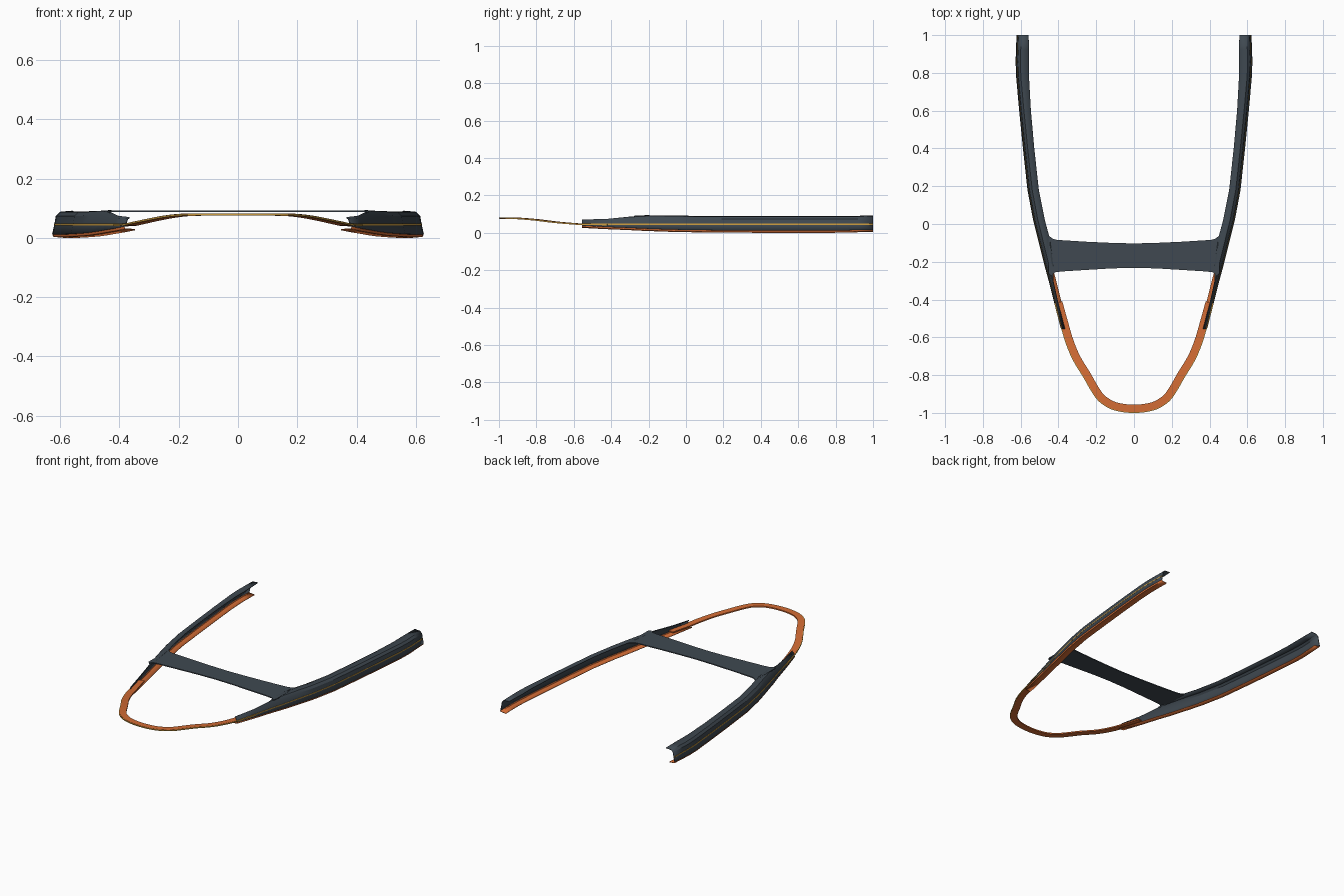
import bpy, bmesh, math
from mathutils import Vector

if "Cube" in bpy.data.objects:
    bpy.data.objects.remove(bpy.data.objects["Cube"])


def material(name, col):
    m = bpy.data.materials.new(name)
    m.diffuse_color = (*col, 1)
    m.use_nodes = True
    m.node_tree.nodes["Principled BSDF"].inputs["Base Color"].default_value = m.diffuse_color
    return m


SLATE = material("slate", (0.05, 0.066, 0.082))
ORANGE = material("orange", (0.65, 0.15, 0.035))
GOLD = material("gold", (0.62, 0.34, 0.05))


def lerp(table, t):
    """Piecewise-linear lookup in rows (t, a, b, ...)."""
    for p, q in zip(table, table[1:]):
        if t <= q[0]:
            k = max(0, (t - p[0]) / (q[0] - p[0]))
            return [a + (b - a) * k for a, b in zip(p[1:], q[1:])]
    return list(table[-1][1:])


def loft(name, rows, mat, thick=0.0, mirror=True, closed=False):
    """Skin a list of equal-length point rows."""
    bm = bmesh.new()
    vs = [[bm.verts.new(p) for p in r] for r in rows]
    n = len(rows[0])
    for a, b in zip(vs, vs[1:]):
        for i in range(n if closed else n - 1):
            j = (i + 1) % n
            bm.faces.new((a[i], a[j], b[j], b[i]))
    if closed:
        bm.faces.new(vs[0])
        bm.faces.new(vs[-1])
    bmesh.ops.recalc_face_normals(bm, faces=bm.faces)
    me = bpy.data.meshes.new(name)
    bm.to_mesh(me)
    bm.free()
    ob = bpy.data.objects.new(name, me)
    bpy.context.collection.objects.link(ob)
    me.materials.append(mat)
    if thick:
        s = ob.modifiers.new("thickness", 'SOLIDIFY')
        s.thickness = thick
        s.offset = 0
    if mirror:
        ob.modifiers.new("mirror", 'MIRROR')
    bpy.context.view_layer.objects.active = ob
    ob.select_set(True)
    bpy.ops.object.shade_smooth_by_angle(angle=math.radians(30))
    ob.select_set(False)
    return ob


# Rail stations: y, outer x, top flange width, bottom z, shoulder z, top z
RAIL = [
    (-0.555, 0.385, 0.018, 0.028, 0.064, 0.070),
    (-0.42, 0.420, 0.018, 0.021, 0.066, 0.074),
    (-0.30, 0.450, 0.022, 0.016, 0.070, 0.085),
    (-0.22, 0.472, 0.045, 0.012, 0.074, 0.092),
    (-0.08, 0.507, 0.062, 0.007, 0.075, 0.091),
    (0.02, 0.532, 0.060, 0.005, 0.074, 0.089),
    (0.18, 0.562, 0.058, 0.003, 0.073, 0.088),
    (0.40, 0.586, 0.058, 0.002, 0.073, 0.088),
    (0.60, 0.606, 0.060, 0.002, 0.073, 0.088),
    (0.78, 0.622, 0.066, 0.002, 0.073, 0.088),
    (0.86, 0.625, 0.070, 0.003, 0.073, 0.088),
    (0.92, 0.623, 0.067, 0.005, 0.074, 0.089),
    (1.00, 0.620, 0.062, 0.006, 0.075, 0.090),
]
ys = [r[0] for r in RAIL]


def wall_x(y, z):
    """Outer face of the rail, leaning in slightly towards the top."""
    x, w, zb, zs, zt = lerp(RAIL, y)
    return x - 0.012 * (z - zb) / (zs - zb)


def rail_section(y):
    x, w, zb, zs, zt = lerp(RAIL, y)
    return [(x - w, y, zt), (x - min(0.024, w * 0.95), y, zt - 0.003),
            (wall_x(y, zs), y, zs), (wall_x(y, 0.045), y, 0.045),
            (x, y, zb + 0.010)]


def lip_section(y):
    x, w, zb, zs, zt = lerp(RAIL, y)
    return [(x, y, zb + 0.010), (x - 0.003, y, zb + 0.003), (x - 0.038, y, zb)]


loft("side_rail", [rail_section(y) for y in ys], SLATE, 0.004)
loft("lower_lip", [lip_section(y) for y in ys], ORANGE, 0.004)


# Pinstripe along the outside of each rail
def stripe(y):
    x = wall_x(y, 0.045)
    return [(x + 0.0035, y, 0.0425), (x + 0.0035, y, 0.0485),
            (x - 0.001, y, 0.0485), (x - 0.001, y, 0.0425)]


loft("rail_pinstripe", [stripe(y) for y in ys], GOLD, closed=True)

# Bow hoop: outer path x, y, z from rail to centre, smoothed and mirrored
BOW = [(0.418, -0.42, 0.043), (0.382, -0.55, 0.045), (0.358, -0.63, 0.050),
       (0.320, -0.72, 0.058), (0.265, -0.81, 0.069), (0.225, -0.88, 0.075),
       (0.185, -0.935, 0.078), (0.125, -0.975, 0.079), (0.06, -0.992, 0.079),
       (0.0, -0.996, 0.079)]
half = [Vector(p) for p in BOW]
ctrl = half + [Vector((-p.x, p.y, p.z)) for p in half[-2::-1]]
path = []
for i in range(len(ctrl) - 1):
    a, b, c, d = (ctrl[max(i - 1, 0)], ctrl[i], ctrl[i + 1],
                  ctrl[min(i + 2, len(ctrl) - 1)])
    for t in (0, 1 / 3, 2 / 3):
        path.append(b + (c - a) * t / 2 + (2 * a - 5 * b + 4 * c - d) * t * t / 2
                    + (3 * b - a - 3 * c + d) * t ** 3 / 2)
path.append(ctrl[-1])


def ribbon(d0, d1, z0, z1):
    rows = []
    for i, p in enumerate(path):
        t = path[min(i + 1, len(path) - 1)] - path[max(i - 1, 0)]
        n = Vector((t.y, -t.x, 0)).normalized()   # inward
        if n.dot(Vector((0, -0.6, 0)) - p) < 0:
            n = -n
        rows.append([p + n * d + Vector((0, 0, z)) for d, z in
                     ((d0, z0), (d0, z1), (d1, z1), (d1, z0))])
    return rows


loft("bow_hoop", ribbon(0, 0.040, -0.004, 0.004), ORANGE, mirror=False, closed=True)
loft("bow_edge_stripe", ribbon(-0.004, 0.001, -0.003, 0.003), GOLD,
     mirror=False, closed=True)

# Cross deck: half-span stations x, front y, rear y (flaring into the rails)
DECK = [(0, -0.232, -0.103), (0.12, -0.235, -0.100), (0.25, -0.243, -0.094),
        (0.38, -0.251, -0.086), (0.415, -0.255, -0.083), (0.43, -0.264, -0.078),
        (0.44, -0.275, -0.070), (0.452, -0.262, -0.062)]
rows = [[(s * x, f, 0.087), (s * x, r, 0.087), (s * x, r, 0.093), (s * x, f, 0.093)]
        for s, x, f, r in [(-1, *d) for d in DECK[::-1]] + [(1, *d) for d in DECK[1:]]]
loft("cross_deck", rows, SLATE, mirror=False, closed=True)
